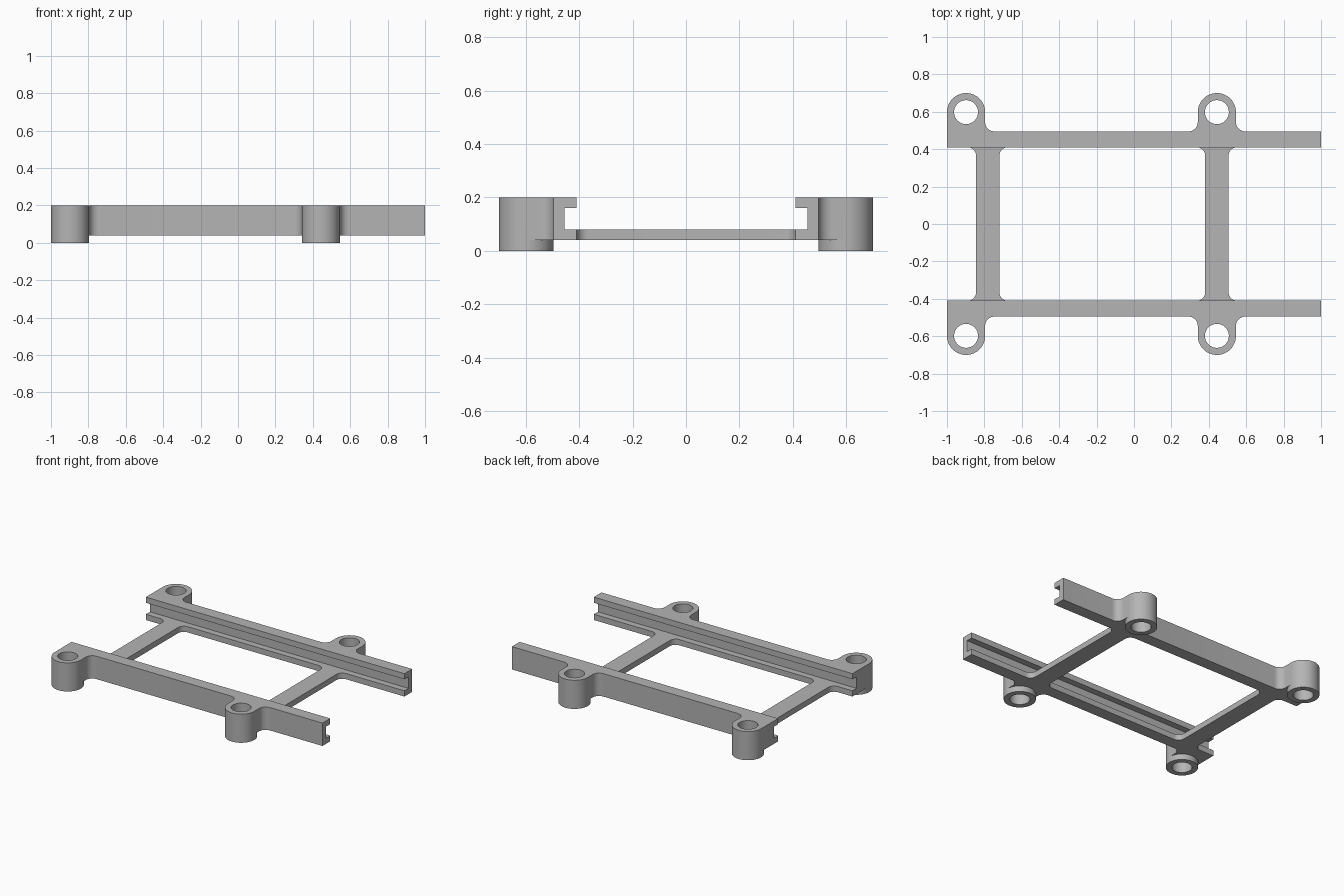
import bpy, bmesh
from math import sin, cos, pi
from mathutils import Vector

cube = bpy.data.objects.get("Cube")
if cube:
    bpy.data.objects.remove(cube, do_unlink=True)

grey = bpy.data.materials.new("plain grey")
grey.use_nodes = True
COLOUR = (0.46, 0.46, 0.46, 1)
grey.diffuse_color = COLOUR
grey.node_tree.nodes["Principled BSDF"].inputs["Base Color"].default_value = COLOUR

BASE, SHELF, TOP = 0.04, 0.08, 0.20       # underside, crossbar top, rail top
INNER, OUTER = 0.41, 0.495                # rail faces
BOSS_R, HOLE_R, BOSS_Y = 0.102, 0.064, 0.598
BOSS_X = (-0.898, 0.443)
BAR_X = (-0.782, 0.443)
BAR_HALF = 0.0625


def prism(name, points, sweep):
    """Extrude a closed 3D outline along a vector."""
    bm = bmesh.new()
    face = bm.faces.new([bm.verts.new(p) for p in points])
    new = bmesh.ops.extrude_face_region(bm, geom=[face])["geom"]
    bmesh.ops.translate(bm, vec=Vector(sweep),
                        verts=[v for v in new if isinstance(v, bmesh.types.BMVert)])
    bmesh.ops.recalc_face_normals(bm, faces=bm.faces)
    mesh = bpy.data.meshes.new(name)
    bm.to_mesh(mesh)
    bm.free()
    mesh.materials.append(grey)
    obj = bpy.data.objects.new(name, mesh)
    bpy.context.collection.objects.link(obj)
    return obj


def disc(name, x, y, radius, z0, z1, n=64):
    pts = [(x + radius * cos(2 * pi * i / n), y + radius * sin(2 * pi * i / n), z0)
           for i in range(n)]
    return prism(name, pts, (0, 0, z1 - z0))


def flare(half, root, direction, r, n=10):
    """Concave fillet from a root line to a straight side."""
    angles = [pi / 2 * i / n for i in range(n + 1)]
    return [(half + r - r * sin(t), root + direction * (r - r * cos(t))) for t in angles]


def combine(target, other, operation):
    mod = target.modifiers.new(operation.lower(), "BOOLEAN")
    mod.operation, mod.object, mod.solver = operation, other, "EXACT"
    bpy.context.view_layer.objects.active = target
    bpy.ops.object.modifier_apply(modifier=mod.name)
    bpy.data.objects.remove(other, do_unlink=True)


parts, holes = [], []
for side, label in ((-1, "front"), (1, "back")):
    # Channel rail, open towards the middle
    section = [(INNER, BASE), (OUTER, BASE), (OUTER, TOP), (INNER, TOP),
               (INNER, 0.16), (0.455, 0.16), (0.455, SHELF), (INNER, SHELF)]
    parts.append(prism(label + "_rail", [(-1, side * y, z) for y, z in section], (2, 0, 0)))

    for i, x in enumerate(BOSS_X):
        # Screw boss and the filleted web joining it to the rail
        right = [(BOSS_R + 0.05, 0.47)] + flare(BOSS_R, OUTER, 1, 0.05) + [(BOSS_R, BOSS_Y)]
        left = right if i else [(BOSS_R, 0.47), (BOSS_R, BOSS_Y)]
        outline = right + [(-a, b) for a, b in reversed(left)]
        parts.append(prism(label + "_boss_web", [(x + a, side * b, BASE) for a, b in outline],
                           (0, 0, TOP - BASE)))
        parts.append(disc(label + "_boss", x, side * BOSS_Y, BOSS_R, 0, TOP))
        holes.append(disc(label + "_hole", x, side * BOSS_Y, HOLE_R, -0.1, TOP + 0.1))

# Crossbars with flared ends
for x in BAR_X:
    edge = [(BAR_HALF + 0.045, 0.43)] + flare(BAR_HALF, INNER, -1, 0.045)
    half = edge + [(a, -b) for a, b in reversed(edge)]
    outline = half + [(-a, b) for a, b in ((p[0], p[1]) for p in reversed(half))]
    parts.append(prism("crossbar", [(x + a, b, BASE) for a, b in outline],
                       (0, 0, SHELF - BASE)))

# Fuse everything into one frame, then drill the bosses
frame = parts[0]
frame.name = "mounting_frame"
# crossbars go in before the second rail, so each step touches the frame
order = [p for p in parts[1:] if p.name.startswith("crossbar")]
order += [p for p in parts[1:] if p not in order]
for part in order:
    combine(frame, part, "UNION")
for hole in holes:
    combine(frame, hole, "DIFFERENCE")

bpy.ops.object.select_all(action="DESELECT")
frame.select_set(True)
bpy.context.view_layer.objects.active = frame
bpy.ops.object.shade_smooth_by_angle()
